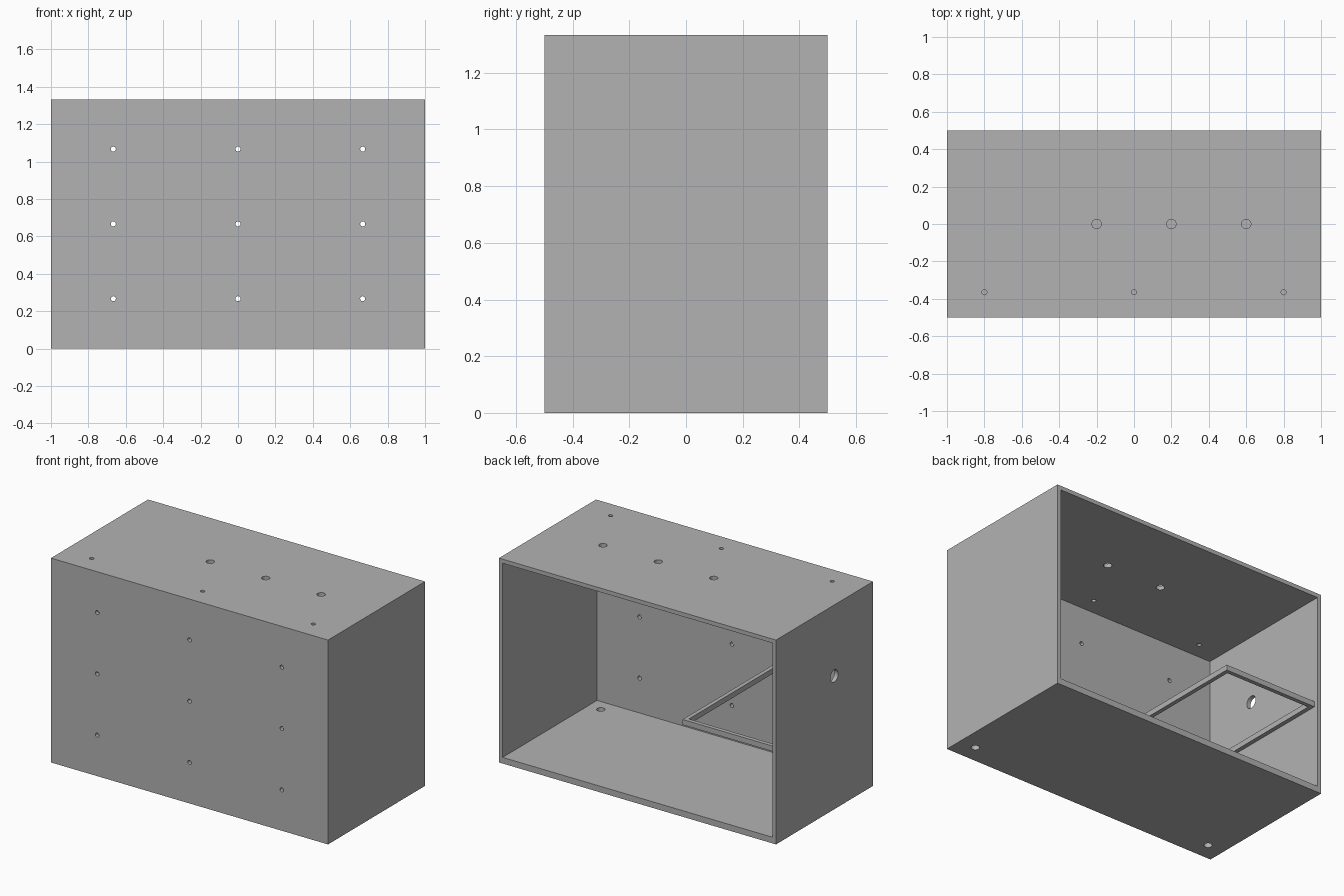
import bpy
import bmesh
from math import pi
from mathutils import Matrix, Vector

if "Cube" in bpy.data.objects:
    bpy.data.objects.remove(bpy.data.objects["Cube"], do_unlink=True)

HEIGHT = 4 / 3
WALL = 0.0267
FLOOR = 0.04

grey = bpy.data.materials.new("plain_grey")
grey.use_nodes = True
grey.diffuse_color = (0.448, 0.448, 0.448, 1)
grey.node_tree.nodes["Principled BSDF"].inputs["Base Color"].default_value = grey.diffuse_color


def make_object(name, bm):
    mesh = bpy.data.meshes.new(name)
    bm.to_mesh(mesh)
    bm.free()
    mesh.materials.append(grey)
    obj = bpy.data.objects.new(name, mesh)
    bpy.context.collection.objects.link(obj)
    return obj


def box(name, low, high):
    low, high = Vector(low), Vector(high)
    bm = bmesh.new()
    matrix = Matrix.Translation((low + high) / 2) @ Matrix.Diagonal((*(high - low), 1))
    bmesh.ops.create_cube(bm, size=1, matrix=matrix)
    return make_object(name, bm)


def add_drill(bm, centre, axis, diameter):
    turn = {"x": Matrix.Rotation(pi / 2, 4, "Y"),
            "y": Matrix.Rotation(pi / 2, 4, "X"),
            "z": Matrix.Identity(4)}[axis]
    bmesh.ops.create_cone(bm, cap_ends=True, segments=32, depth=0.12,
                          radius1=diameter / 2, radius2=diameter / 2,
                          matrix=Matrix.Translation(centre) @ turn)


def cut(target, cutter):
    cutter.hide_render = True
    mod = target.modifiers.new("cut", "BOOLEAN")
    mod.operation = "DIFFERENCE"
    mod.solver = "EXACT"
    mod.object = cutter
    bpy.context.view_layer.objects.active = target
    bpy.ops.object.modifier_apply(modifier=mod.name)
    bpy.data.objects.remove(cutter, do_unlink=True)


# Cabinet shell, open at the back
cabinet = box("cabinet", (-1, -0.5, 0), (1, 0.5, HEIGHT))
cut(cabinet, box("cavity", (-1 + WALL, -0.5 + WALL, FLOOR),
                 (1 - WALL, 0.7, HEIGHT - WALL)))

# Drilled holes: front grid, top rows, floor corners and one side port
drills = bmesh.new()
for x in (-2 / 3, 0, 2 / 3):
    for z in (0.267, 0.667, 1.067):
        add_drill(drills, (x, -0.5, z), "y", 0.0267)
for x in (-0.8, 0, 0.8):
    add_drill(drills, (x, -0.365, HEIGHT), "z", 0.0267)
for x in (-0.2, 0.2, 0.6):
    add_drill(drills, (x, 0, HEIGHT), "z", 0.05)
for x in (-0.883, 0.883):
    add_drill(drills, (x, -0.383, 0), "z", 0.05)
add_drill(drills, (-1, -0.1, 0.87), "x", 0.08)
cut(cabinet, make_object("drills", drills))

# Open rectangular shelf frame against the side wall
left, right, depth = -1 + WALL, -0.307, 0.5 - WALL
frame = box("shelf_frame", (left, -depth, 0.585), (right, depth, 0.62))
cut(frame, box("frame_opening", (left + WALL, -depth + WALL, 0.5),
               (right - WALL, depth - WALL, 0.7)))
